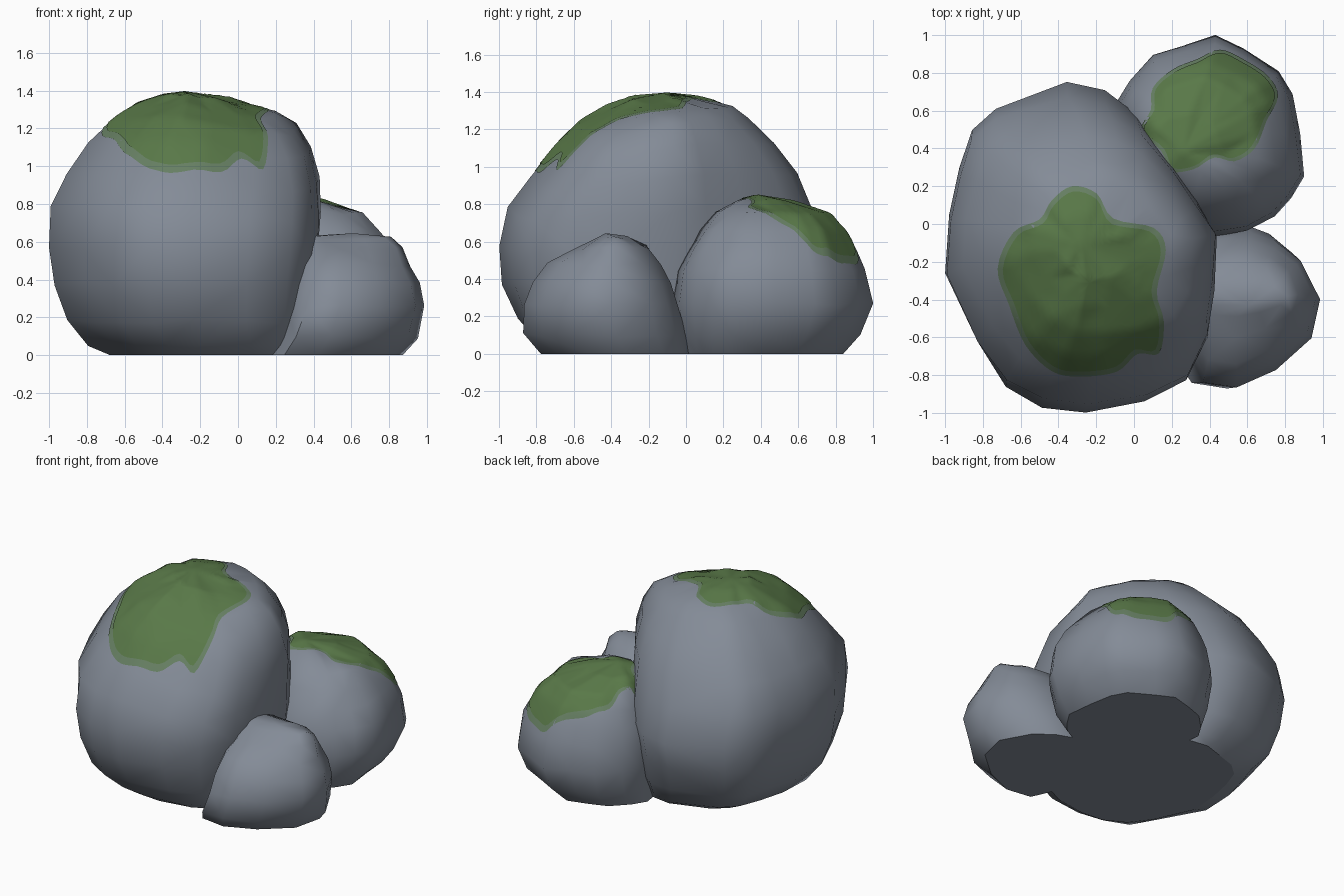
import bpy, bmesh, math, random
from mathutils import Vector
from mathutils.bvhtree import BVHTree

random.seed(4)
cube = bpy.data.objects.get("Cube")
if cube:
    bpy.data.objects.remove(cube)


def material(name, rgb):
    m = bpy.data.materials.new(name)
    m.use_nodes = True
    m.diffuse_color = (*rgb, 1)
    bsdf = next(n for n in m.node_tree.nodes if n.type == 'BSDF_PRINCIPLED')
    bsdf.inputs["Base Color"].default_value = (*rgb, 1)
    bsdf.inputs["Roughness"].default_value = 0.9
    return m


STONE = material("stone grey", (0.23, 0.26, 0.31))
MOSS = material("moss green", (0.10, 0.19, 0.065))
FRINGE = material("pale moss edge", (0.135, 0.215, 0.125))


def finish(name, bm, mat):
    bmesh.ops.recalc_face_normals(bm, faces=bm.faces)
    mesh = bpy.data.meshes.new(name)
    bm.to_mesh(mesh)
    bm.free()
    mesh.materials.append(mat)
    obj = bpy.data.objects.new(name, mesh)
    bpy.context.collection.objects.link(obj)
    bpy.ops.object.select_all(action='DESELECT')
    bpy.context.view_layer.objects.active = obj
    obj.select_set(True)
    bpy.ops.object.shade_smooth_by_angle(angle=math.radians(55))
    # The underside stays flat
    for p in mesh.polygons:
        if p.center.z < 0.001:
            p.use_smooth = False


def boulder(name, outline, levels, peak, slump=0):
    """Loft the plan outline through levels of (z, x min, x max, y min, y max).
    Slump lowers the front left shoulder."""
    xs, ys = zip(*outline)
    ax, bx, ay, by = min(xs), max(xs), min(ys), max(ys)
    bm = bmesh.new()
    rings = []
    for i, (z, x0, x1, y0, y1) in enumerate(levels):
        ring = []
        for x, y in outline:
            s = random.uniform(0.985, 1.005)
            u = 0.5 + ((x - ax) / (bx - ax) - 0.5) * s
            v = 0.5 + ((y - ay) / (by - ay) - 0.5) * s
            px, py = x0 + u * (x1 - x0), y0 + v * (y1 - y0)
            dz = 0 if i == 0 else random.uniform(-0.012, 0.012)
            drop = max(0, px - peak[0]) * max(0, peak[1] + 0.2 - py)
            ring.append(bm.verts.new((px, py, z + dz - slump * drop * (z / peak[2]) ** 2)))
        rings.append(ring)
    n = len(outline)
    for lo, hi in zip(rings, rings[1:]):
        for k in range(n):
            j = (k + 1) % n
            bm.faces.new((lo[k], lo[j], hi[j], hi[k]))
    bm.faces.new(rings[0][::-1])
    top = bm.verts.new(peak)
    for k in range(n):
        bm.faces.new((rings[-1][k], rings[-1][(k + 1) % n], top))
    bmesh.ops.triangulate(bm, faces=bm.faces[:])
    bmesh.ops.recalc_face_normals(bm, faces=bm.faces)
    tree = BVHTree.FromBMesh(bm)
    finish(name, bm, STONE)
    return tree


def rounded(points, steps=4):
    """Closed smooth curve through the points."""
    n, out = len(points), []
    P = [Vector(p) for p in points]
    for i in range(n):
        a, b, c, d = (P[(i + k) % n] for k in (-1, 0, 1, 2))
        for s in range(steps):
            t = s / steps
            out.append(0.5 * (2 * b + (c - a) * t + (2 * a - 5 * b + 4 * c - d) * t * t
                              + (3 * b - a - 3 * c + d) * t ** 3))
    return out


def patch(name, tree, points, lift, grow, mat):
    """Thin sheet draped over a boulder from above."""
    edge = rounded(points)
    centre = sum(edge, Vector((0, 0))) / len(edge)
    bm = bmesh.new()

    def drape(p):
        hit, nor, _, _ = tree.ray_cast(Vector((p.x, p.y, 3)), Vector((0, 0, -1)))
        if hit is None:
            hit, nor, _, _ = tree.find_nearest(Vector((p.x, p.y, 0.6)))
        return bm.verts.new(hit + nor * lift)

    mid, steps, n = drape(centre), 16, len(edge)
    rings = []
    for r in range(1, steps + 1):
        ring = []
        for e in edge:
            d = e - centre
            d = d + d.normalized() * grow
            ring.append(drape(centre + d * r / steps))
        rings.append(ring)
    for k in range(n):
        j = (k + 1) % n
        bm.faces.new((mid, rings[0][k], rings[0][j]))
        for lo, hi in zip(rings, rings[1:]):
            bm.faces.new((lo[k], hi[k], hi[j], lo[j]))
    finish(name, bm, mat)


def moss(name, tree, points, fringe):
    patch(name + "_edge", tree, points, 0.004, fringe, FRINGE)
    patch(name, tree, points, 0.008, 0, MOSS)


# Large boulder
large = boulder("large_boulder", [
    (-.35, .75), (-.73, .62), (-.85, .5), (-.92, .3), (-.97, .05), (-.99, -.26),
    (-.82, -.64), (-.67, -.86), (-.48, -.97), (-.25, -1), (.06, -.94), (.28, -.83),
    (.39, -.6), (.42, -.35), (.43, -.05), (.33, .14), (.2, .35), (.02, .59), (-.15, .71)], [
    (0, -.68, .36, -.7, .5), (.05, -.8, .37, -.79, .56), (.18, -.91, .38, -.9, .65),
    (.38, -.98, .41, -.98, .72), (.57, -1, .43, -1, .75), (.78, -1, .44, -.96, .68),
    (.96, -.91, .43, -.83, .6), (1.13, -.79, .39, -.7, .47), (1.25, -.65, .31, -.57, .34),
    (1.32, -.54, .2, -.43, .25), (1.37, -.4, -.03, -.29, .06)], (-.28, -.1, 1.39), 0.4)

# Back boulder
back = boulder("back_boulder", [
    (.43, 1.0), (.25, .95), (.1, .9), (-.03, .77), (-.1, .66), (-.06, .35), (.1, .1),
    (.35, -.04), (.6, 0), (.75, .07), (.83, .17), (.9, .28), (.88, .5), (.84, .7),
    (.77, .82), (.58, .93)], [
    (0, -.08, .74, -.04, .84), (.1, -.08, .84, -.06, .94), (.27, -.1, .9, -.08, 1.0),
    (.45, -.08, .88, -.05, .96), (.56, -.05, .82, .01, .91), (.66, .0, .75, .07, .86),
    (.75, .05, .66, .16, .77), (.81, .1, .46, .26, .58)], (.26, .38, .845))

# Front boulder
boulder("front_boulder", [
    (.6, 0), (.32, -.02), (.2, -.25), (.22, -.6), (.33, -.85), (.52, -.88),
    (.74, -.78), (.94, -.6), (.99, -.38), (.88, -.16), (.75, -.06)], [
    (0, .12, .87, -.78, .03), (.1, .18, .95, -.87, .01), (.26, .24, .99, -.87, -.04),
    (.38, .26, .96, -.82, -.08), (.48, .29, .91, -.74, -.13), (.57, .32, .87, -.6, -.2),
    (.62, .36, .81, -.49, -.3)], (.61, -.43, .645))

# Moss on the large and back boulders
moss("large_moss", large, [
    (-.32, .17), (-.42, .1), (-.48, 0), (-.61, -.06), (-.69, -.24), (-.63, -.42),
    (-.55, -.62), (-.42, -.75), (-.28, -.775), (-.1, -.75), (0, -.66), (.11, -.66),
    (.13, -.5), (.09, -.35), (.14, -.15), (.08, -.04), (-.12, 0), (-.2, .13)], .03)
moss("back_moss", back, [
    (.45, .9), (.34, .85), (.22, .8), (.12, .71), (.11, .6), (.06, .5), (.16, .4),
    (.21, .3), (.32, .31), (.42, .37), (.52, .35), (.62, .41), (.68, .55), (.74, .67),
    (.69, .77), (.57, .85)], .02)
